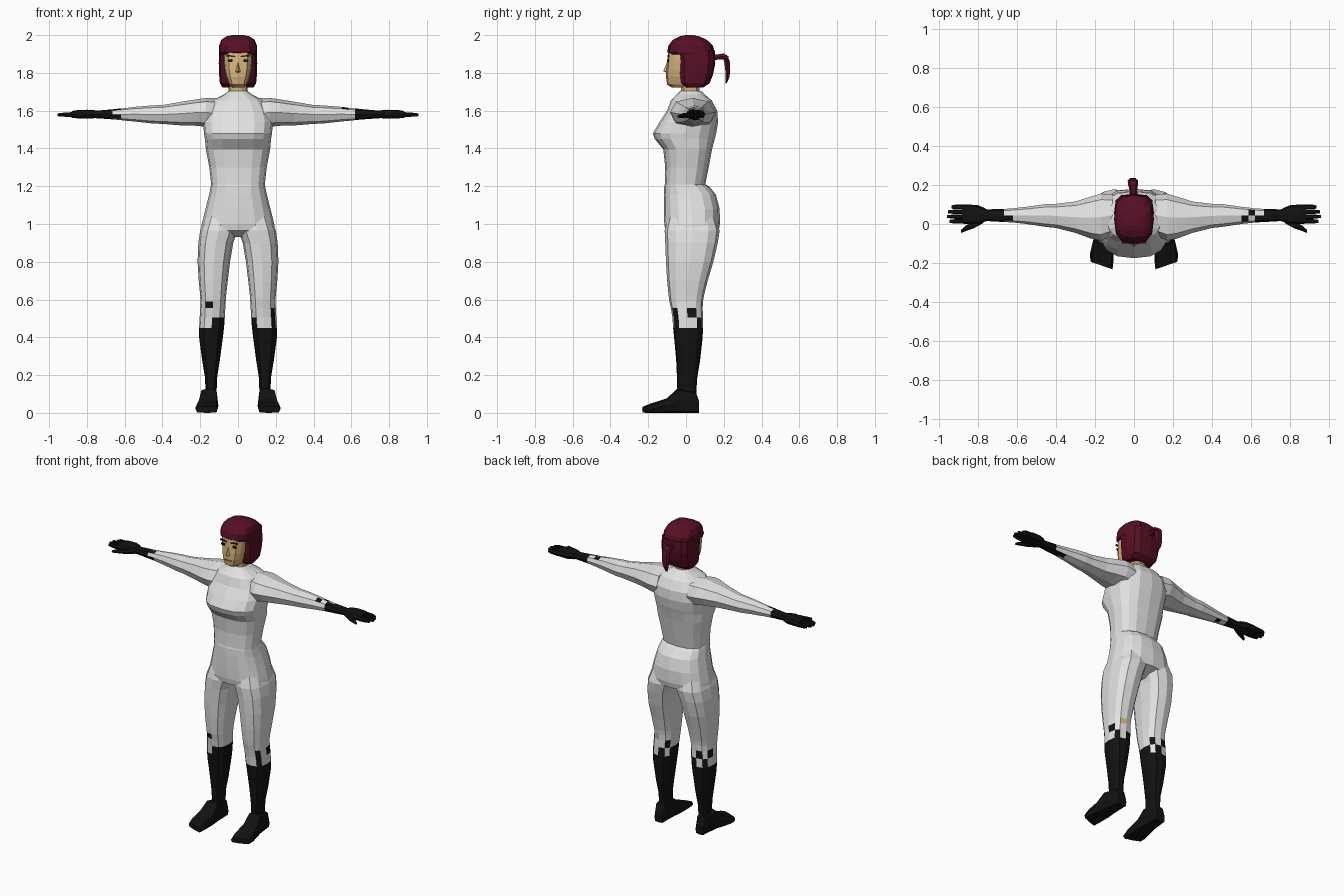
import bpy, bmesh, math


def material(name, rgb):
    m = bpy.data.materials.new(name)
    m.diffuse_color = (*rgb, 1)
    return m


SUIT = material("suit white", (0.76, 0.76, 0.76))
BLACK = material("glove and boot black", (0.006, 0.006, 0.006))
HAIR = material("crimson hair", (0.095, 0.005, 0.018))
SKIN = material("skin tan", (0.68, 0.46, 0.2))
LIP = material("lip brown", (0.4, 0.23, 0.1))


def finish(name, bm, mats):
    bmesh.ops.recalc_face_normals(bm, faces=bm.faces)
    me = bpy.data.meshes.new(name)
    bm.to_mesh(me)
    bm.free()
    for m in mats:
        me.materials.append(m)
    ob = bpy.data.objects.new(name, me)
    bpy.context.collection.objects.link(ob)
    return ob


def loft(name, axis, secs, n, mats, side=1, p=0.8, rule=None):
    """Skin rounded rings; each section is (position, a0, a1, b0, b1) across the axis."""
    bm = bmesh.new()
    rings = []
    for t, a0, a1, b0, b1 in secs:
        ring = []
        for i in range(n):
            w = 2 * math.pi * i / n
            c, s = math.cos(w), math.sin(w)
            a = (a0 + a1) / 2 + (a1 - a0) / 2 * math.copysign(abs(c) ** p, c)
            b = (b0 + b1) / 2 + (b1 - b0) / 2 * math.copysign(abs(s) ** p, s)
            x, y, z = {"x": (t, a, b), "y": (a, t, b), "z": (a, b, t)}[axis]
            ring.append(bm.verts.new((x * side, y, z)))
        rings.append(ring)
    for j in range(len(rings) - 1):
        for i in range(n):
            k = (i + 1) % n
            f = bm.faces.new((rings[j][i], rings[j][k], rings[j + 1][k], rings[j + 1][i]))
            if rule:
                f.material_index = rule(j, i)
    for ring, j in ((rings[0], 0), (rings[-1], len(rings) - 2)):
        f = bm.faces.new(ring)
        if rule:
            f.material_index = rule(j, 0)
    return finish(name, bm, mats)


def plate(name, outline, y0, y1, mat):
    """Thin plate from an x-z outline."""
    bm = bmesh.new()
    f = bm.faces.new([bm.verts.new((x, y1, z)) for x, z in outline])
    ext = bmesh.ops.extrude_face_region(bm, geom=[f])
    for v in ext["geom"]:
        if isinstance(v, bmesh.types.BMVert):
            v.co.y = y0
    return finish(name, bm, [mat])


# Torso: collar, chest, waist and hips
torso = [(1.705, 0.05, -0.03, 0.08), (1.685, 0.075, -0.05, 0.1), (1.655, 0.135, -0.08, 0.135),
         (1.60, 0.17, -0.10, 0.165), (1.54, 0.185, -0.14, 0.17), (1.48, 0.18, -0.175, 0.16),
         (1.45, 0.175, -0.165, 0.152), (1.395, 0.17, -0.12, 0.138), (1.30, 0.152, -0.11, 0.12),
         (1.21, 0.142, -0.112, 0.102), (1.20, 0.144, -0.115, 0.122), (1.155, 0.153, -0.117, 0.158),
         (1.08, 0.172, -0.117, 0.178), (1.0, 0.192, -0.115, 0.18), (0.965, 0.197, -0.108, 0.172),
         (0.93, 0.06, -0.04, 0.08)]
loft("torso", "z", [(z, -r, r, f, b) for z, r, f, b in torso], 16, [SUIT], p=0.78)

# Legs with boots; a few square patches show above the boot tops
legs = [(1.06, 0.01, 0.165, -0.09, 0.15), (0.965, 0.002, 0.2, -0.113, 0.178),
        (0.90, 0.025, 0.21, -0.11, 0.168), (0.80, 0.042, 0.214, -0.106, 0.145),
        (0.70, 0.054, 0.208, -0.1, 0.115), (0.62, 0.063, 0.2, -0.092, 0.095),
        (0.59, 0.065, 0.198, -0.088, 0.09), (0.555, 0.067, 0.2, -0.08, 0.088),
        (0.505, 0.07, 0.203, -0.072, 0.09), (0.45, 0.074, 0.206, -0.068, 0.09),
        (0.40, 0.08, 0.206, -0.063, 0.088), (0.28, 0.096, 0.19, -0.052, 0.075),
        (0.19, 0.11, 0.175, -0.048, 0.06), (0.12, 0.113, 0.172, -0.046, 0.055),
        (0.04, 0.115, 0.18, -0.05, 0.06)]
right_patches = {(8, 6), (8, 7), (8, 10), (7, 10), (7, 0), (8, 3), (8, 5), (7, 4), (8, 1)}
left_patches = {(8, 6), (8, 7), (8, 8), (6, 9), (7, 0), (8, 1), (7, 2), (8, 3), (7, 4), (8, 5)}


def leg_rule(patches, side):
    def rule(j, i):
        if j >= 9 or (j, i) in patches:
            return 1
        return 2 if side == 1 and (j, i) == (6, 2) else 0
    return rule


# Arms with gloves, built outward from the shoulder
arms = [(0.11, -0.06, 0.15, 1.50, 1.667), (0.17, -0.085, 0.155, 1.515, 1.667),
        (0.22, -0.075, 0.14, 1.52, 1.66), (0.30, -0.045, 0.115, 1.522, 1.647),
        (0.40, -0.02, 0.103, 1.53, 1.63), (0.45, -0.015, 0.102, 1.532, 1.628),
        (0.55, 0.0, 0.088, 1.543, 1.62), (0.585, 0.004, 0.084, 1.546, 1.615),
        (0.62, 0.008, 0.08, 1.55, 1.612), (0.665, 0.01, 0.077, 1.554, 1.607),
        (0.75, 0.015, 0.075, 1.56, 1.60), (0.78, 0.01, 0.085, 1.56, 1.605)]


def arm_rule(patches):
    return lambda j, i: 1 if j >= 9 or (j, i) in patches else 0


arm_patches = {1: {(6, 2), (7, 1), (8, 2), (8, 3), (8, 4), (8, 5), (8, 6), (7, 6)},
               -1: {(8, 4), (8, 2), (7, 6)}}
foot = [(0.07, 0.118, 0.18, 0, 0.06), (0.05, 0.112, 0.186, 0, 0.115), (-0.045, 0.107, 0.2, 0, 0.13),
        (-0.10, 0.104, 0.213, 0, 0.078), (-0.19, 0.106, 0.226, 0, 0.05), (-0.225, 0.11, 0.222, 0, 0.035)]
palm = [(0.76, 0.013, 0.08, 1.56, 1.603), (0.80, 0.0, 0.097, 1.558, 1.605),
        (0.86, 0.0, 0.1, 1.56, 1.602), (0.88, 0.002, 0.098, 1.562, 1.597)]
thumb = [(0.77, 0.005, 0.04, 1.562, 1.592), (0.82, -0.022, 0.012, 1.56, 1.588),
         (0.86, -0.036, -0.008, 1.56, 1.583), (0.885, -0.046, -0.03, 1.562, 1.577)]

for s, tag in ((1, "right"), (-1, "left")):
    patches = right_patches if s == 1 else left_patches
    loft(tag + "_leg", "z", legs, 12, [SUIT, BLACK, SKIN], s, 0.75, leg_rule(patches, s))
    loft(tag + "_arm", "x", arms, 8, [SUIT, BLACK], s, 0.85, arm_rule(arm_patches[s]))
    loft(tag + "_palm", "x", palm, 8, [BLACK], s, 0.6)
    loft(tag + "_thumb", "x", thumb, 6, [BLACK], s)
    for k in range(4):
        y = 0.002 + 0.0245 * k
        tip = (0.945, 0.956, 0.952, 0.935)[k]
        loft(f"{tag}_finger_{k + 1}", "x", [(0.87, y, y + 0.023, 1.563, 1.594),
             (0.915, y, y + 0.023, 1.566, 1.592), (tip, y + 0.004, y + 0.019, 1.57, 1.586)],
             6, [BLACK], s)
    # Foot: boxy wedge with the toe edge slanted back on the outer side
    ob = loft(tag + "_foot", "y", foot, 8, [BLACK], s, 0.45)
    for v in ob.data.vertices:
        if v.co.y < -0.15:
            v.co.y += (abs(v.co.x) - 0.13) * 0.35

# Neck and head
loft("neck", "z", [(1.67, -0.06, 0.06, -0.035, 0.085), (1.70, -0.05, 0.05, -0.028, 0.075),
                   (1.78, -0.05, 0.05, -0.03, 0.07)], 10, [SKIN])
head = [(1.722, 0.03, -0.075, 0.03), (1.738, 0.046, -0.1, 0.05), (1.78, 0.064, -0.106, 0.09),
        (1.82, 0.073, -0.104, 0.1), (1.865, 0.078, -0.1, 0.1), (1.92, 0.078, -0.094, 0.1),
        (1.96, 0.06, -0.06, 0.08)]
loft("head", "z", [(z, -r, r, f, b) for z, r, f, b in head], 12, [SKIN], p=0.65)

# Nose wedge
bm = bmesh.new()
tip, top, low, lf, rt = [bm.verts.new(c) for c in (
    (0, -0.12, 1.81), (0, -0.1, 1.86), (0, -0.1, 1.798), (-0.015, -0.1, 1.805), (0.015, -0.1, 1.805))]
for tri in ((tip, top, lf), (tip, lf, low), (tip, low, rt), (tip, rt, top)):
    bm.faces.new(tri)
bm.faces.new((top, rt, low, lf))
finish("nose", bm, [SKIN])

# Eyes, brows and mouth
for s, tag in ((1, "right"), (-1, "left")):
    plate(tag + "_eye", [(s * x, z) for x, z in
          ((0.028, 1.859), (0.05, 1.857), (0.054, 1.871), (0.03, 1.873))], -0.099, -0.090, BLACK)
    plate(tag + "_brow", [(s * x, z) for x, z in
          ((0.014, 1.883), (0.062, 1.888), (0.06, 1.896), (0.014, 1.89))], -0.0985, -0.0895, HAIR)
plate("mouth", [(-0.022, 1.77), (0.022, 1.77), (0.022, 1.774), (-0.022, 1.774)], -0.108, -0.1, LIP)

# Hair: back and sides, then the crown with its fringe
back = [(1.722, 0.082, 0.0, 0.09), (1.745, 0.096, -0.03, 0.125), (1.79, 0.1, -0.038, 0.143),
        (1.85, 0.102, -0.042, 0.155), (1.92, 0.1, -0.05, 0.152)]
loft("hair_back", "z", [(z, -r, r, f, b) for z, r, f, b in back], 12, [HAIR], p=0.6)
crown = [(1.898, 0.1, -0.085, 0.15), (1.91, 0.102, -0.1, 0.152), (1.945, 0.1, -0.093, 0.142),
         (1.975, 0.088, -0.07, 0.11), (1.993, 0.062, -0.035, 0.07), (2.0, 0.03, -0.005, 0.035)]
loft("hair_crown", "z", [(z, -r, r, f, b) for z, r, f, b in crown], 12, [HAIR], p=0.7)

# Ponytail: short stub out of the back, then a drooping tail
loft("ponytail_root", "y", [(0.13, -0.024, 0.02, 1.855, 1.895), (0.17, -0.022, 0.016, 1.87, 1.9),
                            (0.20, -0.03, 0.02, 1.868, 1.905), (0.225, -0.03, 0.02, 1.855, 1.89)],
     6, [HAIR])
loft("ponytail_tail", "z", [(1.892, -0.026, 0.016, 0.185, 0.22), (1.86, -0.032, 0.022, 0.2, 0.234),
                            (1.81, -0.032, 0.02, 0.207, 0.236), (1.775, -0.026, 0.012, 0.208, 0.23),
                            (1.745, -0.014, 0.0, 0.208, 0.216)], 6, [HAIR])
